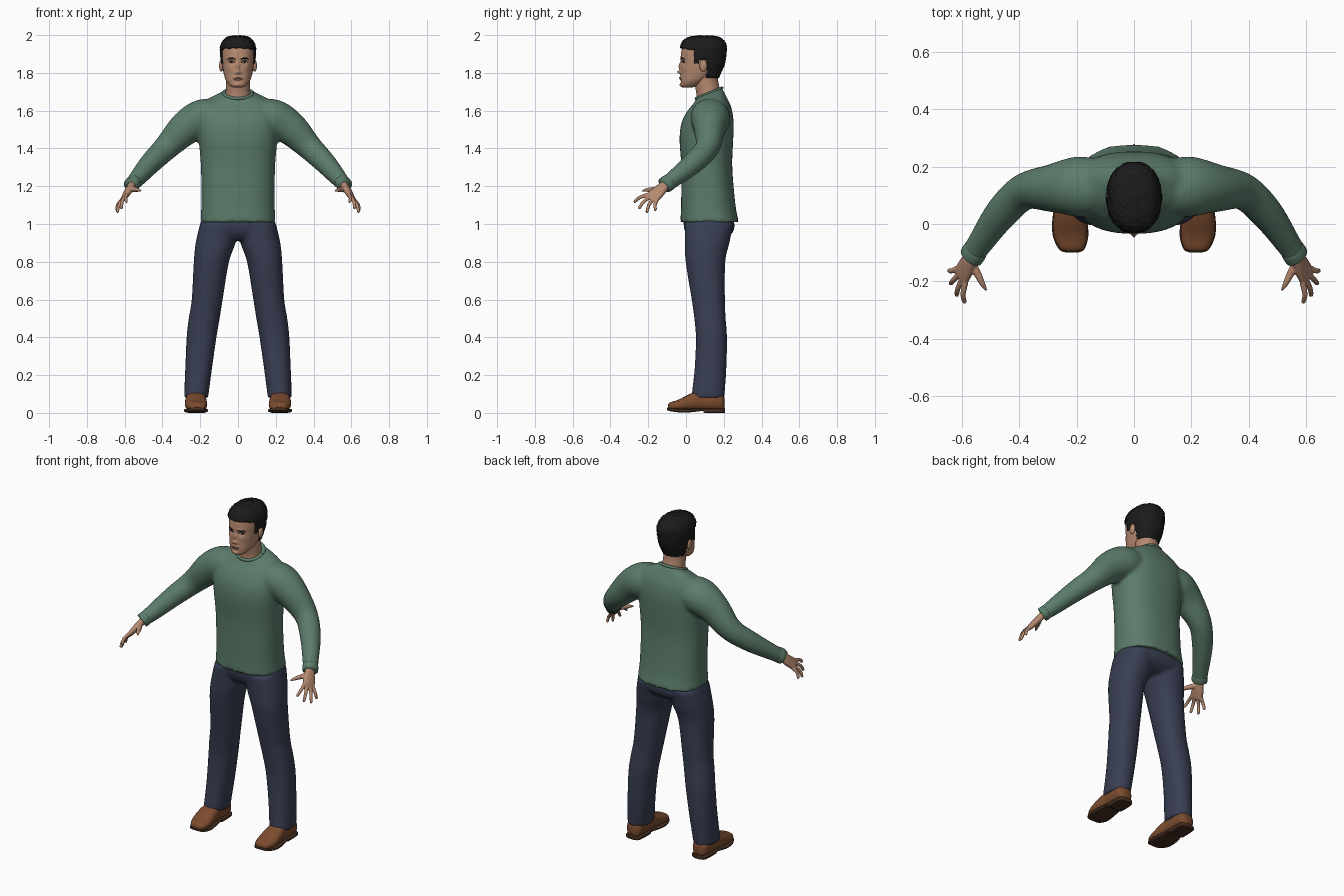
import bpy, bmesh, random
from math import cos, sin, pi, exp, copysign
from mathutils import Vector, Matrix
from mathutils.bvhtree import BVHTree

random.seed(4)
if "Cube" in bpy.data.objects:
    bpy.data.objects.remove(bpy.data.objects["Cube"])


def material(name, *rgb):
    m = bpy.data.materials.new(name)
    m.use_nodes = True
    m.diffuse_color = (*rgb, 1)
    bsdf = m.node_tree.nodes["Principled BSDF"]
    bsdf.inputs["Base Color"].default_value = (*rgb, 1)
    bsdf.inputs["Roughness"].default_value = 0.8
    return m


SKIN = material("skin", .46, .25, .16)
GREEN = material("sweater green", .105, .2, .145)
NAVY = material("trouser navy", .04, .048, .085)
BROWN = material("shoe brown", .2, .072, .028)
SOLE = material("sole brown", .06, .027, .014)
BLACK = material("hair black", .011, .011, .011)
WHITE = material("eye white", .45, .4, .36)
LIP = material("lip brown", .3, .135, .09)


def spline(rows, steps):
    """Catmull-Rom interpolation of every column."""
    out, last = [], len(rows) - 1
    for i in range(last):
        four = [rows[max(0, min(last, i + k))] for k in (-1, 0, 1, 2)]
        for s in range(steps):
            t = s / steps
            out.append([b + .5 * t * (c - a + t * (2*a - 5*b + 4*c - d + t * (3*(b - c) + d - a)))
                        for a, b, c, d in zip(*four)])
    return out + [list(rows[-1])]


def loft(bm, rings, sides=40, power=2.0):
    """Skin closed superellipse rings given as (centre, u, v)."""
    def bend(w):
        return copysign(abs(w) ** (2 / power), w)
    loops = []
    for c, u, v in rings:
        angles = [2 * pi * i / sides for i in range(sides)]
        loops.append([bm.verts.new(c + u * bend(cos(a)) + v * bend(sin(a))) for a in angles])
    for p, q in zip(loops, loops[1:]):
        for i in range(sides):
            j = (i + 1) % sides
            bm.faces.new((p[i], p[j], q[j], q[i]))
    bm.faces.new(loops[0][::-1])
    bm.faces.new(loops[-1])


def level(rows, steps=6):
    """Horizontal rings from rows (z, centre x, half width, front y, back y, tilt)."""
    return [(Vector((x, (f + b) / 2, z)), Vector((w, 0, 0)), Vector((0, 1, tilt)) * (b - f) / 2)
            for z, x, w, f, b, tilt in spline(rows, steps)]


SIDE = Vector((-.4, -.8, .42)).normalized()


def tube(bm, rows, steps=6, sides=20, side=SIDE, power=2):
    """Tube along rows (x, y, z, radius across, radius through)."""
    pts, rings = spline(rows, steps), []
    for i, p in enumerate(pts):
        t = (Vector(pts[min(i + 1, len(pts) - 1)][:3]) - Vector(pts[max(i - 1, 0)][:3])).normalized()
        u = (side - t * side.dot(t)).normalized()
        rings.append((Vector(p[:3]), u * p[3], t.cross(u) * p[4]))
    loft(bm, rings, sides, power)


def ball(bm, at, size):
    m = Matrix.Translation(at) @ Matrix.Diagonal((*size, 1))
    bmesh.ops.create_uvsphere(bm, u_segments=20, v_segments=12, radius=1, matrix=m)


def finish(bm, name, mat, mirror=False, voxel=0, smooth=0):
    bmesh.ops.recalc_face_normals(bm, faces=bm.faces)
    me = bpy.data.meshes.new(name)
    bm.to_mesh(me)
    bm.free()
    me.materials.append(mat)
    me.polygons.foreach_set("use_smooth", [True] * len(me.polygons))
    ob = bpy.data.objects.new(name, me)
    bpy.context.collection.objects.link(ob)
    if mirror:
        ob.modifiers.new("both sides", "MIRROR").use_mirror_merge = False
    if voxel:
        r = ob.modifiers.new("blend", "REMESH")
        r.mode, r.voxel_size, r.use_smooth_shade = "VOXEL", voxel, True
        s = ob.modifiers.new("soften", "SMOOTH")
        s.factor, s.iterations = .5, smooth
    return ob


# Sweater: torso and both sleeves blended together
bm = bmesh.new()
loft(bm, level([(1.01, 0, .2, -.03, .28, 0), (1.1, 0, .194, -.026, .262, 0), (1.3, 0, .196, -.025, .245, 0),
                (1.45, 0, .208, -.034, .25, 0), (1.54, 0, .212, -.022, .252, 0), (1.61, 0, .205, .012, .24, .05),
                (1.655, 0, .165, .04, .215, .2), (1.685, 0, .1, .052, .195, .35),
                (1.695, 0, .078, .055, .188, .4)]), 64, 2.4)
for s in (1, -1):
    arm = [(.13, .13, 1.575, .1, .09), (.2, .13, 1.555, .105, .1), (.28, .125, 1.505, .085, .09),
           (.38, .113, 1.405, .064, .068), (.46, .04, 1.325, .058, .058), (.53, -.058, 1.245, .046, .046),
           (.563, -.108, 1.208, .043, .038)]
    tube(bm, [(s * r[0], *r[1:]) for r in arm], sides=32, side=Vector((s * SIDE.x, SIDE.y, SIDE.z)))
finish(bm, "sweater", GREEN, voxel=.01, smooth=6)

# Knitted collar and cuffs
bm = bmesh.new()
loop = [(.074 * cos(a), .122 + .066 * sin(a), 1.692 + .027 * sin(a), .008, .011)
        for a in [2 * pi * i / 32 for i in range(33)]]
tube(bm, loop, 2, 10, Vector((0, -.4, 1)))
finish(bm, "collar", GREEN)
bm = bmesh.new()
tube(bm, [(.55, -.088, 1.223, .044, .039), (.557, -.099, 1.215, .046, .041), (.567, -.114, 1.204, .045, .04)], 4, 28)
finish(bm, "cuffs", GREEN, mirror=True)

# Trousers: hips and both legs blended together
bm = bmesh.new()
loft(bm, level([(.915, 0, .13, .03, .2, 0), (.95, 0, .2, 0, .243, 0), (.99, 0, .2, -.012, .257, 0),
                (1.05, 0, .185, -.01, .245, 0)]), 64, 2.4)
for s in (1, -1):
    leg = [(.08, .222, .064, .028, .203, 0), (.24, .208, .071, .046, .214, 0), (.4, .193, .079, .052, .217, 0),
           (.5, .179, .082, .044, .21, 0), (.6, .163, .082, .03, .206, 0), (.8, .141, .093, -.002, .208, 0),
           (.9, .119, .105, -.006, .23, 0), (1.0, .105, .096, -.008, .25, 0)]
    loft(bm, level([(z, s * x, *r) for z, x, *r in leg]), 40, 2.2)
finish(bm, "trousers", NAVY, voxel=.01, smooth=5)


# Shoes and soles, lofted from toe to heel
def lengthwise(rows):
    return [(Vector((x, y, (lo + hi) / 2)), Vector((w, 0, 0)), Vector((0, 0, (hi - lo) / 2)))
            for y, x, w, lo, hi in spline(rows, 6)]


bm = bmesh.new()
loft(bm, lengthwise([(-.096, .216, .018, .02, .042), (-.085, .217, .042, .014, .055), (-.04, .221, .058, .012, .07),
                     (.02, .223, .057, .012, .1), (.08, .222, .052, .012, .118), (.15, .222, .052, .012, .118),
                     (.19, .222, .043, .012, .1), (.203, .222, .022, .015, .08)]), 32, 2.5)
finish(bm, "shoes", BROWN, mirror=True)
bm = bmesh.new()
loft(bm, lengthwise([(-.1, .216, .018, .016, .028), (-.088, .217, .044, .01, .026), (-.04, .221, .062, .003, .022),
                     (.02, .224, .06, .003, .022), (.09, .222, .05, .01, .024), (.1, .222, .051, 0, .024),
                     (.19, .222, .047, 0, .024), (.206, .222, .024, 0, .024)]), 32, 5)
finish(bm, "shoe_soles", SOLE, mirror=True)

# Hands: palm, four fingers and thumb
bm = bmesh.new()
tube(bm, [(.548, -.085, 1.225, .027, .021), (.563, -.112, 1.204, .027, .02), (.582, -.145, 1.172, .036, .019),
          (.6, -.178, 1.142, .039, .014), (.605, -.187, 1.134, .034, .009)], power=2.4)
knuckle = Vector((.6, -.178, 1.142))
tips = [(.591, -.277, 1.115), (.619, -.252, 1.08), (.641, -.21, 1.06), (.646, -.163, 1.07)]
for k, tip in enumerate(tips):
    a, b = knuckle + SIDE * (.031 - .0205 * k), Vector(tip)
    mid = a.lerp(b, .5) + Vector((.006, -.005, .005))
    tube(bm, [(*a, .011, .011), (*mid, .0095, .0095), (*a.lerp(b, .92), .008, .008), (*b, .003, .003)], sides=12)
tube(bm, [(.572, -.13, 1.185, .016, .016), (.548, -.168, 1.183, .014, .014), (.528, -.208, 1.18, .01, .01),
          (.514, -.232, 1.174, .004, .004)], sides=12)
finish(bm, "hands", SKIN, mirror=True, voxel=.004, smooth=3)

# Neck and ears
bm = bmesh.new()
loft(bm, level([(1.64, 0, .072, .05, .19, .3), (1.7, 0, .065, .055, .178, .3), (1.75, 0, .063, .047, .17, .2),
                (1.81, 0, .064, .04, .17, 0)]), 40)
finish(bm, "neck", SKIN)
bm = bmesh.new()
ball(bm, (.089, .092, 1.838), (.011, .02, .032))
finish(bm, "ears", SKIN, mirror=True)

# Head, with the face shaped by soft bumps (x, z, spread x, spread z, depth)
bm = bmesh.new()
loft(bm, level([(1.722, 0, .022, -.016, .03, 0), (1.732, 0, .043, -.028, .065, 0), (1.76, 0, .064, -.029, .11, 0),
                (1.8, 0, .076, -.028, .16, 0), (1.85, 0, .084, -.027, .19, 0), (1.9, 0, .087, -.027, .2, 0),
                (1.94, 0, .084, -.018, .195, 0), (1.972, 0, .066, .005, .17, 0), (1.985, 0, .035, .045, .13, 0)], 8),
     112, 2.2)
bumps = [(0, 1.804, .009, .009, -.019), (0, 1.835, .008, .02, -.012), (0, 1.772, .02, .008, -.006),
         (0, 1.753, .02, .006, .004), (0, 1.737, .016, .009, -.005)]
for s in (1, -1):
    bumps += [(s * .013, 1.8, .006, .006, -.007), (s * .033, 1.857, .015, .01, .009), (s * .03, 1.88, .02, .007, -.004),
              (s * .045, 1.825, .016, .014, -.003)]
for v in bm.verts:
    if v.co.y < .05:
        v.co.y += sum(d * exp(-((v.co.x - x) / p) ** 2 - ((v.co.z - z) / q) ** 2) for x, z, p, q, d in bumps)
head = finish(bm, "head", SKIN)
bpy.context.view_layer.update()
skin = BVHTree.FromObject(head, bpy.context.evaluated_depsgraph_get())


def on_face(x, z, out=0):
    return Vector((x, skin.ray_cast(Vector((x, -1, z)), Vector((0, 1, 0)))[0].y - out, z))


def stroke(name, mat, points, width, mirror=True):
    bm = bmesh.new()
    rows = [(*on_face(x, z), width * w, .0025) for x, z, w in points]
    tube(bm, rows, 5, 10, Vector((0, 0, 1)))
    finish(bm, name, mat, mirror)


# Brows, eyes and lips laid on the face
stroke("eyebrows", BLACK, [(.014, 1.872, .5), (.03, 1.878, 1), (.045, 1.877, .8), (.056, 1.87, .2)], .0038)
stroke("eyelashes", BLACK, [(.019, 1.857, .5), (.03, 1.864, 1), (.042, 1.863, 1), (.052, 1.857, .5)], .0022)
stroke("eye_whites", WHITE, [(.02, 1.856, .2), (.028, 1.858, 1), (.04, 1.858, 1), (.05, 1.856, .2)], .005)
bm = bmesh.new()
ball(bm, on_face(.034, 1.858, .001), (.0055, .003, .0055))
finish(bm, "irises", BLACK, mirror=True)
stroke("upper_lip", LIP, [(-.025, 1.769, .2), (-.008, 1.774, 1), (.008, 1.774, 1), (.025, 1.769, .2)], .0036, False)
stroke("lower_lip", LIP, [(-.022, 1.767, .2), (-.008, 1.764, 1), (.008, 1.764, 1), (.022, 1.767, .2)], .004, False)

# Hair: rough cap trimmed along the hairline
bm = bmesh.new()
loft(bm, level([(1.765, 0, .064, .03, .168, 0), (1.81, 0, .08, -.01, .19, 0), (1.85, 0, .089, -.028, .205, 0),
                (1.9, 0, .094, -.033, .214, 0), (1.94, 0, .093, -.03, .215, 0), (1.972, 0, .078, -.014, .2, 0),
                (1.99, 0, .055, .02, .172, 0), (1.997, 0, .02, .07, .12, 0)], 8), 88, 2.25)


def hairline(y):
    if y < .04:
        return 1.932 - .3 * max(0, y)
    return 1.85 if y < .068 else 1.868 if y < .112 else 1.772


bm.normal_update()
for v in bm.verts:
    v.co += v.normal * random.uniform(-.003, .003)
trim = [f for f in bm.faces if f.calc_center_median().z < hairline(f.calc_center_median().y)]
bmesh.ops.delete(bm, geom=trim, context="FACES")
hair = finish(bm, "hair", BLACK)
thick = hair.modifiers.new("thickness", "SOLIDIFY")
thick.thickness, thick.offset = .012, -1
